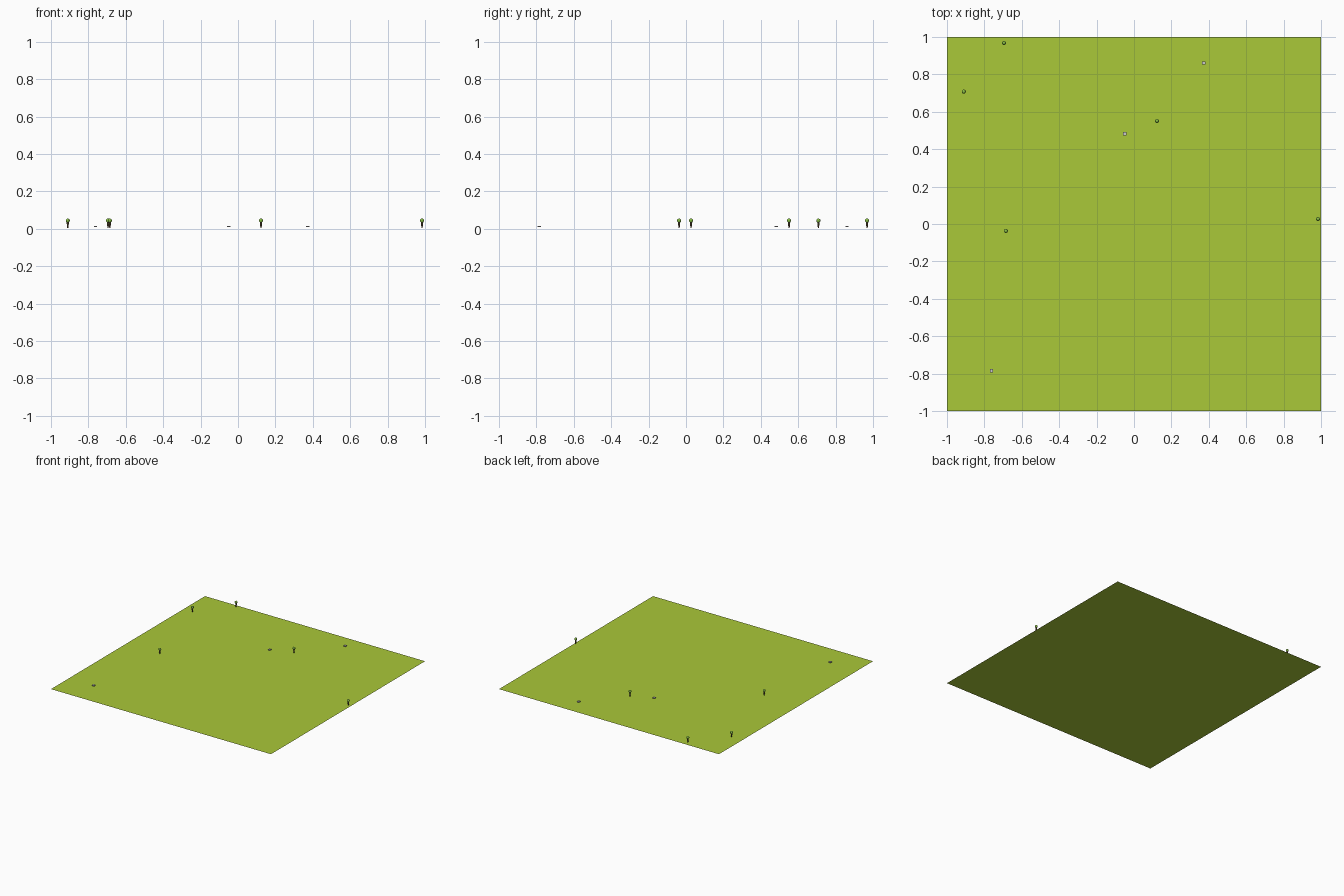
import bpy

if "Cube" in bpy.data.objects:
    bpy.data.objects.remove(bpy.data.objects["Cube"])


def material(name, color):
    m = bpy.data.materials.new(name)
    m.diffuse_color = color
    m.use_nodes = True
    m.node_tree.nodes["Principled BSDF"].inputs["Base Color"].default_value = m.diffuse_color
    return m


grass = material("grass", (0.40, 0.58, 0.04, 1))
leaf = material("leaf", (0.25, 0.52, 0.06, 1))
bark = material("bark", (0.16, 0.10, 0.05, 1))


def finish(name, mat=None):
    ob = bpy.context.object
    ob.name = name
    if mat:
        ob.data.materials.append(mat)
    return ob


# Flat square field
bpy.ops.mesh.primitive_plane_add(size=2)
finish("field", grass)

# Trees: trunk narrowing toward the ground, round crown on top
TREES = [(-0.91, 0.708), (-0.695, 0.968), (0.123, 0.551),
         (-0.685, -0.037), (0.984, 0.027)]
for i, (x, y) in enumerate(TREES):
    bpy.ops.mesh.primitive_cone_add(vertices=8, radius1=0.003, radius2=0.007,
                                    depth=0.034, location=(x, y, 0.022))
    finish(f"tree_trunk_{i}", bark)
    bpy.ops.mesh.primitive_uv_sphere_add(segments=12, ring_count=8, radius=0.011,
                                         location=(x, y, 0.044))
    finish(f"tree_crown_{i}", leaf)

# Small flat square stones just above the field
STONES = [(0.373, 0.861), (-0.05, 0.483), (-0.762, -0.785)]
for i, (x, y) in enumerate(STONES):
    bpy.ops.mesh.primitive_cube_add(size=1, location=(x, y, 0.013))
    ob = finish(f"stone_{i}")
    ob.scale = (0.018, 0.018, 0.007)
